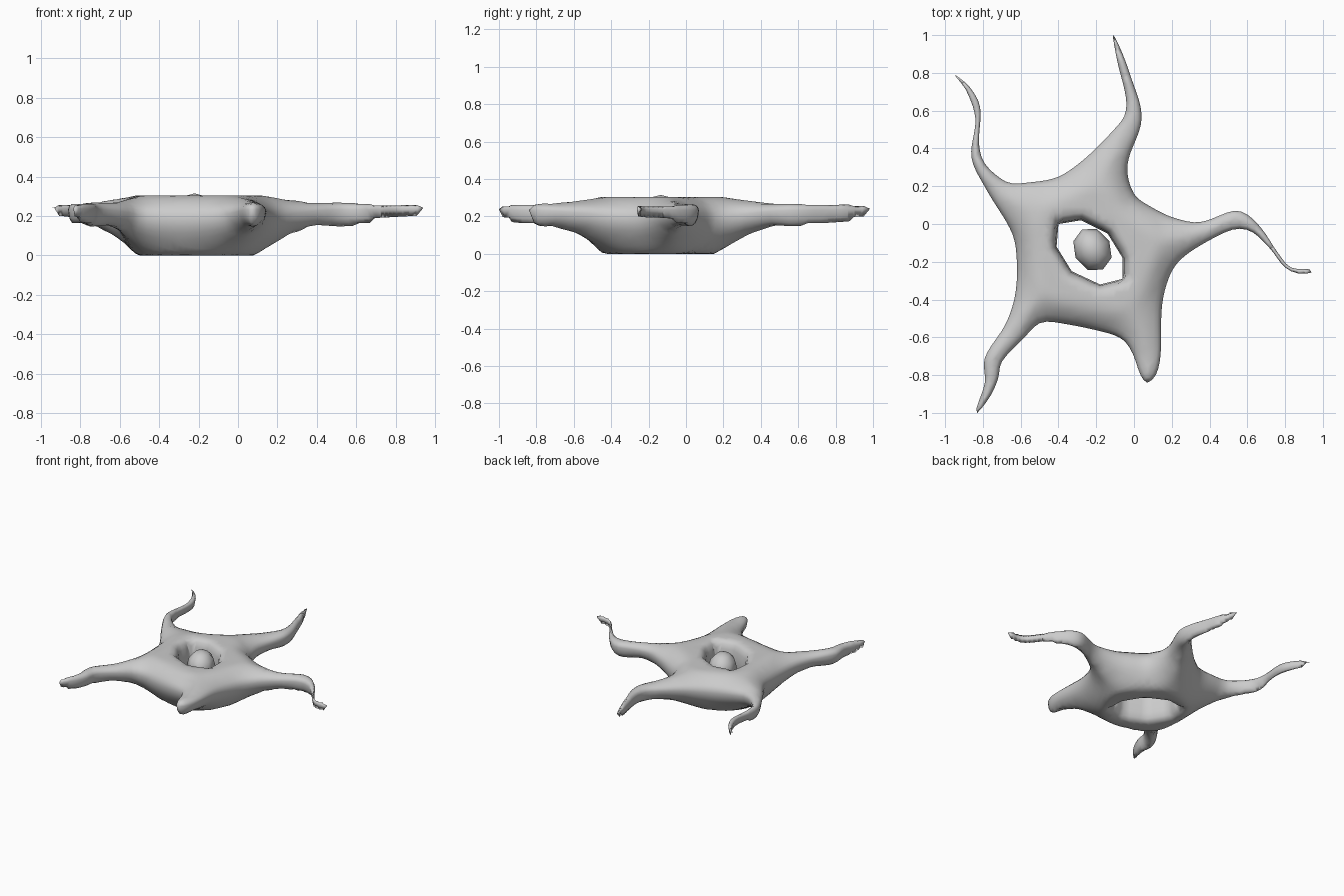
import bpy, bmesh, math
from mathutils import Vector
from mathutils.geometry import delaunay_2d_cdt, intersect_point_line

if "Cube" in bpy.data.objects:
    bpy.data.objects.remove(bpy.data.objects["Cube"])

# plan outline of the five-armed body, clockwise from the top arm tip
OUTLINE = [
    (-.11, 1), (-.06, .9), (-.01, .76), (.035, .62), (.035, .52), (-.035, .31), (0, .16),
    (.1, .085), (.22, .03), (.35, .01), (.53, .07), (.60, .05), (.68, -.03), (.76, -.15),
    (.83, -.23), (.93, -.24), (.94, -.257), (.87, -.262), (.8, -.23), (.72, -.13),
    (.63, -.045), (.56, -.025), (.48, -.045), (.28, -.16), (.2, -.25), (.15, -.42),
    (.14, -.7), (.115, -.8), (.07, -.84), (.035, -.8), (-.005, -.69), (-.05, -.62),
    (-.13, -.58), (-.42, -.52), (-.5, -.525), (-.58, -.6), (-.7, -.73), (-.72, -.82),
    (-.76, -.91), (-.83, -1), (-.835, -.98), (-.79, -.84), (-.79, -.71), (-.68, -.53),
    (-.63, -.38), (-.62, -.2), (-.645, -.05), (-.78, .18), (-.86, .35), (-.84, .56),
    (-.89, .71), (-.95, .79), (-.87, .725), (-.815, .62), (-.82, .42), (-.79, .32),
    (-.68, .225), (-.6, .215), (-.37, .265), (-.07, .54), (-.04, .64), (-.09, .87)]
HOLE = [(-.40, 0), (-.28, .02), (-.14, -.05), (-.06, -.18), (-.06, -.29),
        (-.18, -.32), (-.33, -.25), (-.41, -.12)]
CENTRE = Vector((-.22, -.15))
# profiles by distance from the body centre
BOTTOM = [(.3, 0), (.4, .055), (.5, .105), (.63, .142), (.9, .15), (1.2, .18)]
TOP = [(.33, .305), (.45, .29), (.62, .272), (.8, .267)]
ROUND = [(.4, .15), (.75, .05), (1.2, .035)]
MIDDLE = [(.4, .55), (.75, .72)]


def lookup(table, r):
    if r <= table[0][0]:
        return table[0][1]
    for (a, va), (b, vb) in zip(table, table[1:]):
        if r <= b:
            return va + (vb - va) * (r - a) / (b - a)
    return table[-1][1]


def smooth_loop(points, spacing):
    """Centripetal-like spline through the points, resampled."""
    P = [Vector(p) for p in points]
    n, out = len(P), []
    for i in range(n):
        p0, p1, p2, p3 = (P[(i + k) % n] for k in (-1, 0, 1, 2))
        L = (p2 - p1).length
        m1 = (p2 - p0) * (L / ((p2 - p1).length + (p1 - p0).length))
        m2 = (p3 - p1) * (L / ((p2 - p1).length + (p3 - p2).length))
        steps = max(1, round(L / spacing))
        for k in range(steps):
            t = k / steps
            out.append((2*t**3 - 3*t*t + 1) * p1 + (t**3 - 2*t*t + t) * m1
                       + (3*t*t - 2*t**3) * p2 + (t**3 - t*t) * m2)
    return out


def straight_loop(points, steps):
    P = [Vector(p) for p in points]
    return [a.lerp(b, k / steps) for a, b in zip(P, P[1:] + P[:1]) for k in range(steps)]


def inside(p, loop):
    hit = False
    for a, b in zip(loop, loop[1:] + loop[:1]):
        if (a.y > p.y) != (b.y > p.y) and p.x < a.x + (p.y - a.y) * (b.x - a.x) / (b.y - a.y):
            hit = not hit
    return hit


def distance(p, loop):
    best = 9.0
    for a, b in zip(loop, loop[1:] + loop[:1]):
        d = b - a
        t = max(0.0, min(1.0, (p - a).dot(d) / d.length_squared))
        best = min(best, (p - a - d * t).length_squared)
    return math.sqrt(best)


outer = smooth_loop(OUTLINE, .035)
hole = straight_loop(HOLE, 4)


def in_body(p):
    return inside(p, outer) and not inside(p, hole)


# plan points: both borders, inset rows for the rounding, and an inner grid
points = outer + hole
edges = []
for start, n in ((0, len(outer)), (len(outer), len(hole))):
    edges += [(start + i, start + (i + 1) % n) for i in range(n)]
for loop in (outer, hole):
    n = len(loop)
    for i in range(n):
        t = (loop[(i + 1) % n] - loop[i - 1]).normalized()
        side = Vector((t.y, -t.x))
        for off in (.007, .02, .04):
            for p in (loop[i] + side * off, loop[i] - side * off):
                if in_body(p) and min(distance(p, outer), distance(p, hole)) > off * .85:
                    points.append(p)
for ix in range(-32, 33):
    for iy in range(-34, 35):
        p = Vector((ix * .03 + (iy % 2) * .015, iy * .03))
        if in_body(p) and min(distance(p, outer), distance(p, hole)) > .055:
            points.append(p)

verts, _, faces, *_ = delaunay_2d_cdt(points, edges, [], 0, 1e-5)

# cell body: upper and lower skins meeting along the borders
bm = bmesh.new()
upper, lower = [], []
for v in verts:
    p = Vector(v)
    r = (p - CENTRE).length
    do, dh = distance(p, outer), distance(p, hole)
    lo, hi = lookup(BOTTOM, r), lookup(TOP, r)
    mid = lo + (hi - lo) * lookup(MIDDLE, r)
    u, w = min(1, do / lookup(ROUND, r)), min(1, dh / .06)
    s = math.sqrt(max(0, 1 - (1 - u) ** 2)) * max(0, 1 - (1 - w) ** 2.5) ** .4
    if min(do, dh) < 1e-4:
        a = b = bm.verts.new((p.x, p.y, mid))
    else:
        a = bm.verts.new((p.x, p.y, mid + (hi - mid) * s))
        b = bm.verts.new((p.x, p.y, mid - (mid - lo) * s))
    upper.append(a)
    lower.append(b)
for f in faces:
    c = sum((Vector(verts[i]) for i in f), Vector((0, 0))) / len(f)
    if in_body(c):
        for skin in (upper, lower):
            tri = [skin[i] for i in f]
            if not bm.faces.get(tri):
                bm.faces.new(tri if skin is upper else tri[::-1])
bmesh.ops.delete(bm, geom=[v for v in bm.verts if not v.link_faces], context='VERTS')
bmesh.ops.recalc_face_normals(bm, faces=bm.faces)
for f in bm.faces:
    f.smooth = True
mesh = bpy.data.meshes.new("cell_body")
bm.to_mesh(mesh)
bm.free()
body = bpy.data.objects.new("cell_body", mesh)
bpy.context.collection.objects.link(body)

# nucleus floating in the central opening
bpy.ops.mesh.primitive_uv_sphere_add(segments=8, ring_count=6, radius=1,
                                     location=(-.22, -.135, .21),
                                     rotation=(0, 0, math.radians(27)))
nucleus = bpy.context.object
nucleus.name = "nucleus"
nucleus.scale = (.1, .12, .105)
bpy.ops.object.shade_smooth()
